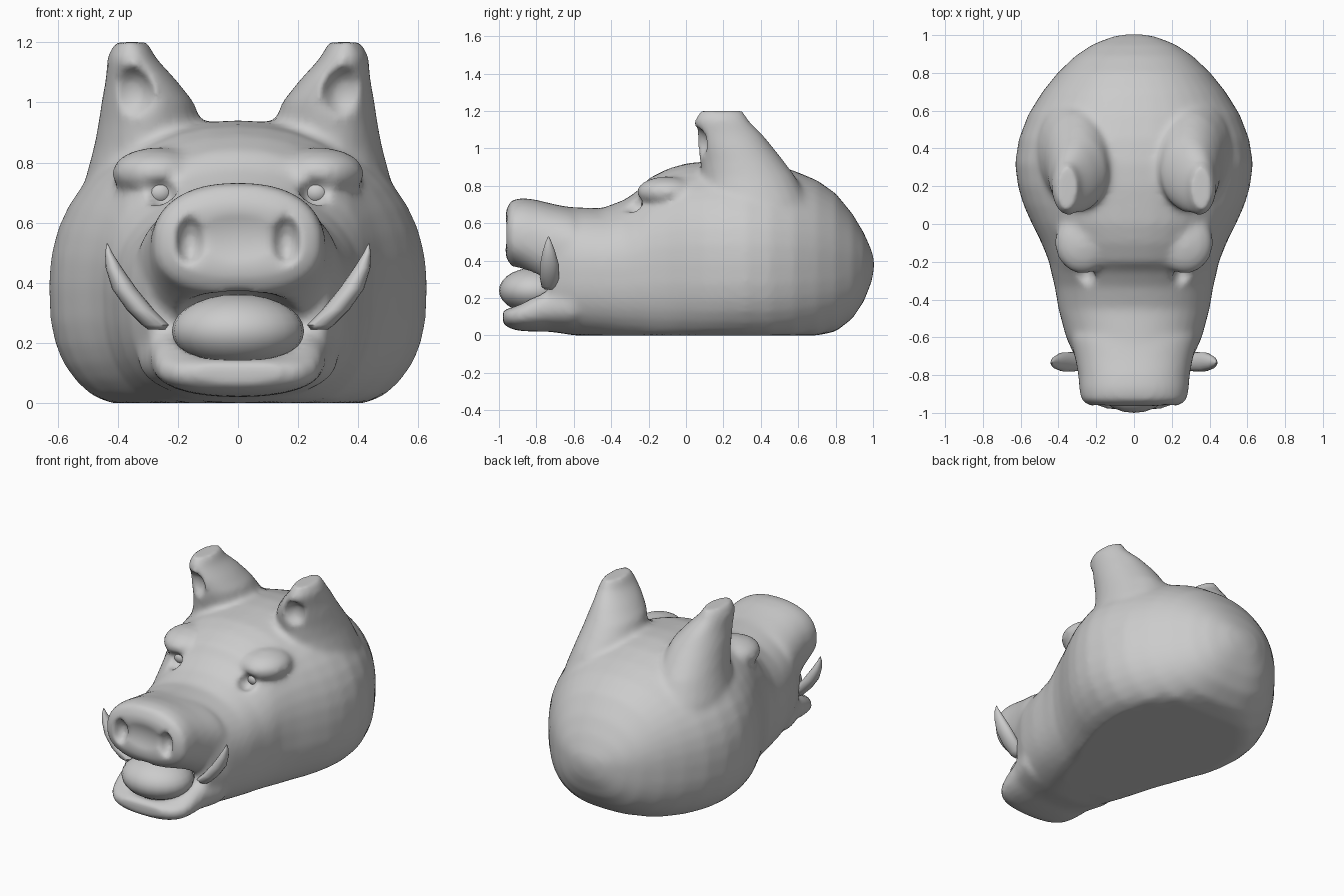
import bpy, bmesh
from math import cos, sin, pi, copysign
from mathutils import Matrix

cube = bpy.data.objects.get("Cube")
if cube:
    bpy.data.objects.remove(cube, do_unlink=True)

grey = bpy.data.materials.new("plain_grey")
grey.use_nodes = True
grey.diffuse_color = (0.6, 0.6, 0.6, 1)
grey.node_tree.nodes["Principled BSDF"].inputs["Base Color"].default_value = (0.6, 0.6, 0.6, 1)


def spow(v, n):
    return copysign(abs(v) ** (2 / n), v)


def skin(bm, rings):
    """Bridge a list of point rings into a closed tube."""
    loops = [[bm.verts.new(p) for p in ring] for ring in rings]
    faces = [bm.faces.new(loops[0]), bm.faces.new(loops[-1])]
    for a, b in zip(loops, loops[1:]):
        for i in range(len(a)):
            j = (i + 1) % len(a)
            faces.append(bm.faces.new((a[i], a[j], b[j], b[i])))
    bmesh.ops.recalc_face_normals(bm, faces=faces)


def loft_y(bm, sections, n_top, n_low, floor=0.0, count=40):
    """Sections along y: (y, half width, bottom, widest height, top)."""
    rings = []
    for y, w, lo, mid, hi in sections:
        ring = []
        for k in range(count):
            a = 2 * pi * k / count
            n = n_top if sin(a) > 0 else n_low
            h = hi - mid if sin(a) > 0 else mid - lo
            ring.append((w * spow(cos(a), n), y, max(floor, mid + h * spow(sin(a), n))))
        rings.append(ring)
    skin(bm, rings)


def loft_z(bm, sections, side, count=24):
    """Sections along z: (z, centre x, centre y, radius x, radius y)."""
    angles = [2 * pi * k / count for k in range(count)]
    skin(bm, [[(side * (cx + rx * cos(a)), cy + ry * sin(a), z) for a in angles]
              for z, cx, cy, rx, ry in sections])


def ball(bm, centre, radii):
    m = Matrix.Translation(centre) @ Matrix.Diagonal((*radii, 1))
    bmesh.ops.create_uvsphere(bm, u_segments=24, v_segments=14, radius=1, matrix=m)


def make(name, bm):
    mesh = bpy.data.meshes.new(name)
    bm.to_mesh(mesh)
    bm.free()
    mesh.materials.append(grey)
    ob = bpy.data.objects.new(name, mesh)
    bpy.context.collection.objects.link(ob)
    return ob


def smooth(ob, angle):
    bpy.ops.object.select_all(action='DESELECT')
    ob.select_set(True)
    bpy.context.view_layer.objects.active = ob
    bpy.ops.object.shade_smooth_by_angle(angle=angle)


# skull and muzzle
bm = bmesh.new()
loft_y(bm, [
    (-0.73, 0.30, 0.02, 0.38, 0.70), (-0.60, 0.36, 0.00, 0.36, 0.685),
    (-0.45, 0.40, -0.02, 0.36, 0.68), (-0.33, 0.42, -0.04, 0.36, 0.725),
    (-0.25, 0.44, -0.05, 0.38, 0.78), (-0.20, 0.45, -0.06, 0.39, 0.84),
    (-0.10, 0.49, -0.07, 0.39, 0.89), (0.00, 0.54, -0.07, 0.39, 0.92),
    (0.10, 0.585, -0.08, 0.39, 0.93), (0.20, 0.615, -0.08, 0.39, 0.94),
    (0.32, 0.63, -0.08, 0.39, 0.94), (0.45, 0.61, -0.08, 0.39, 0.92),
    (0.58, 0.56, -0.06, 0.39, 0.88), (0.70, 0.485, -0.03, 0.39, 0.83),
    (0.80, 0.405, 0.02, 0.39, 0.76), (0.89, 0.31, 0.09, 0.39, 0.65),
    (0.95, 0.22, 0.18, 0.39, 0.55), (0.99, 0.12, 0.28, 0.39, 0.46),
    (1.005, 0.04, 0.35, 0.39, 0.41)], 2.15, 2.7)

# upper snout with its blunt disc
loft_y(bm, [
    (-0.60, 0.34, 0.20, 0.45, 0.68), (-0.72, 0.31, 0.23, 0.48, 0.705),
    (-0.80, 0.295, 0.29, 0.50, 0.725), (-0.87, 0.29, 0.335, 0.52, 0.735),
    (-0.93, 0.28, 0.365, 0.53, 0.725), (-0.955, 0.25, 0.40, 0.53, 0.69),
    (-0.965, 0.21, 0.43, 0.54, 0.65)], 2.3, 2.4)

# lower jaw
loft_y(bm, [
    (-0.60, 0.34, 0.01, 0.16, 0.27), (-0.74, 0.295, 0.02, 0.15, 0.26),
    (-0.82, 0.285, 0.02, 0.13, 0.22), (-0.90, 0.265, 0.025, 0.11, 0.165),
    (-0.95, 0.22, 0.04, 0.10, 0.145), (-0.98, 0.15, 0.065, 0.10, 0.135)], 3, 2.3)

for s in (-1, 1):
    # ears, sloping back into the skull
    loft_z(bm, [
        (0.55, 0.32, 0.40, 0.22, 0.30), (0.72, 0.315, 0.37, 0.20, 0.28),
        (0.85, 0.30, 0.335, 0.18, 0.25), (0.93, 0.295, 0.30, 0.17, 0.225),
        (1.00, 0.30, 0.265, 0.155, 0.205), (1.08, 0.325, 0.225, 0.115, 0.18),
        (1.15, 0.355, 0.19, 0.08, 0.145), (1.20, 0.355, 0.19, 0.055, 0.115)], s)
    # brow ridge and lower eyelid
    ball(bm, (s * 0.27, -0.10, 0.765), (0.15, 0.165, 0.085))
    ball(bm, (s * 0.25, -0.23, 0.645), (0.07, 0.06, 0.04))
head = make("head", bm)

# carved hollows: nose dent, mouth, nostrils, eye sockets, ear cups
hollows = [((0, -1.0, 0.55), (0.20, 0.055, 0.11)), ((0, -0.84, 0.255), (0.235, 0.23, 0.125))]
for s in (-1, 1):
    hollows += [((s * 0.16, -0.965, 0.54), (0.045, 0.06, 0.08)),
                ((s * 0.255, -0.275, 0.70), (0.05, 0.065, 0.05)),
                ((s * 0.355, 0.05, 1.03), (0.075, 0.075, 0.085))]


def remesh(size):
    r = head.modifiers.new("fuse", 'REMESH')
    r.mode = 'VOXEL'
    r.voxel_size = size


remesh(0.016)
cutters = []
for centre, radii in hollows:
    bm = bmesh.new()
    ball(bm, centre, radii)
    cutter = make("hollow_cutter", bm)
    cutter.hide_render = True
    cutters.append(cutter)
    cut = head.modifiers.new("carve", 'BOOLEAN')
    cut.operation = 'DIFFERENCE'
    cut.object = cutter
remesh(0.016)
soft = head.modifiers.new("soften", 'SMOOTH')
soft.factor = 0.5
soft.iterations = 9

# bake the fused head and drop the cutters
bpy.context.view_layer.update()
baked = bpy.data.meshes.new_from_object(head.evaluated_get(bpy.context.evaluated_depsgraph_get()))
head.modifiers.clear()
head.data = baked
baked.materials.clear()
baked.materials.append(grey)
for cutter in cutters:
    bpy.data.objects.remove(cutter, do_unlink=True)
smooth(head, pi)

# fruit held in the mouth
bm = bmesh.new()
ball(bm, (0, -0.81, 0.24), (0.22, 0.19, 0.122))
smooth(make("fruit", bm), pi)

# tusks and eyes
for s, label in ((1, "left"), (-1, "right")):
    bm = bmesh.new()
    loft_z(bm, [
        (0.245, 0.27, -0.73, 0.03, 0.025), (0.26, 0.275, -0.73, 0.045, 0.042),
        (0.31, 0.325, -0.73, 0.045, 0.052), (0.38, 0.378, -0.73, 0.041, 0.05),
        (0.45, 0.413, -0.733, 0.027, 0.033), (0.50, 0.43, -0.735, 0.012, 0.016),
        (0.53, 0.435, -0.735, 0.002, 0.002)], s, 16)
    smooth(make(label + "_tusk", bm), 1.0)
    bm = bmesh.new()
    ball(bm, (s * 0.26, -0.20, 0.70), (0.045, 0.04, 0.04))
    smooth(make(label + "_eye", bm), pi)
